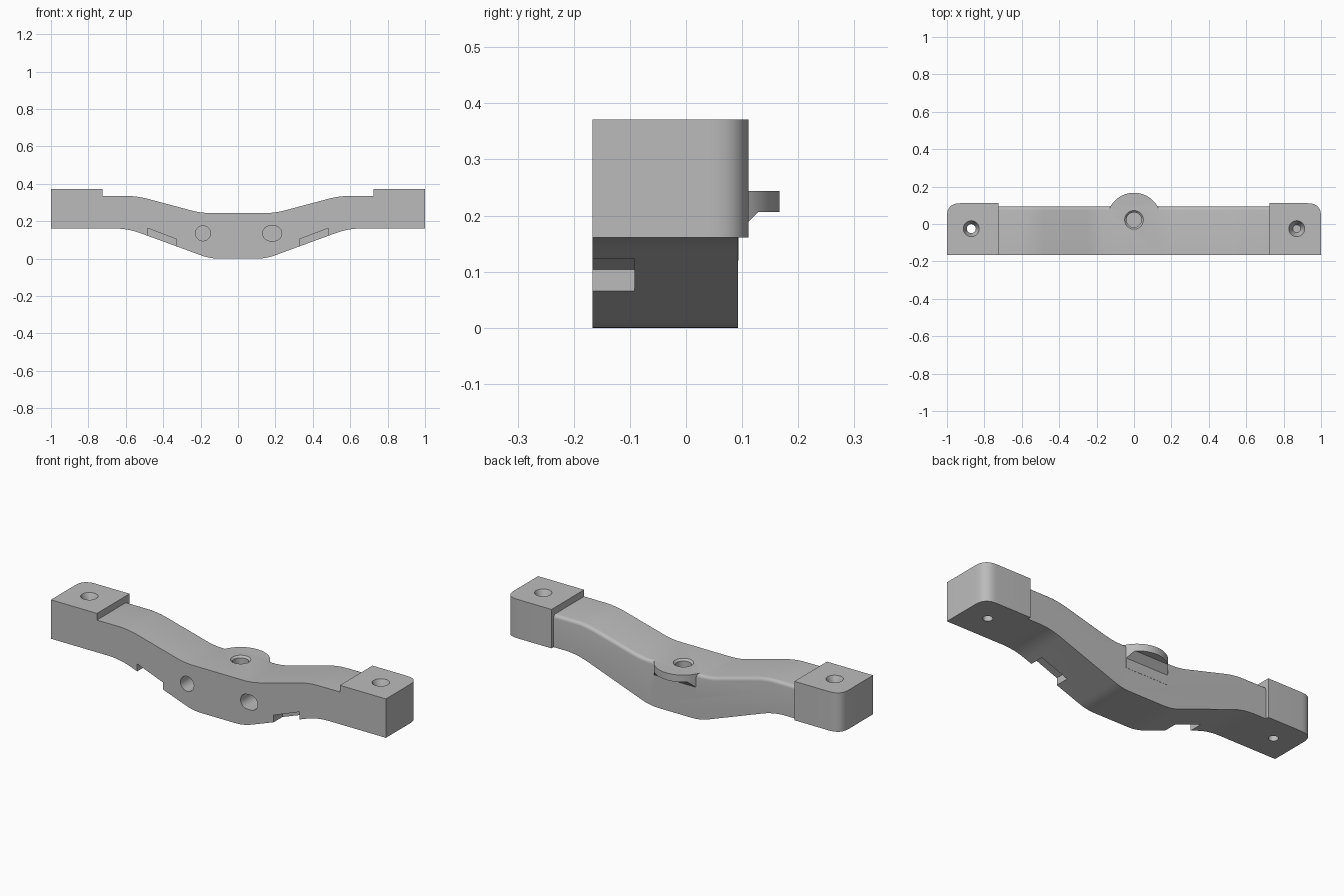
import bpy, bmesh, math
from mathutils import Vector

if "Cube" in bpy.data.objects:
    bpy.data.objects.remove(bpy.data.objects["Cube"], do_unlink=True)

grey = bpy.data.materials.new("plain grey")
grey.use_nodes = True
grey.diffuse_color = (0.5, 0.5, 0.5, 1)
grey.node_tree.nodes["Principled BSDF"].inputs["Base Color"].default_value = (0.5, 0.5, 0.5, 1)

FRONT, BACK = -0.167, 0.093


def rounded(points, cuts, steps=6):
    """Round each polygon corner by its tangent length (0 keeps it sharp)."""
    out = []
    for i, (p, cut) in enumerate(zip(points, cuts)):
        p = Vector(p)
        if not cut:
            out.append(p)
            continue
        a = p + (Vector(points[i - 1]) - p).normalized() * cut
        b = p + (Vector(points[(i + 1) % len(points)]) - p).normalized() * cut
        for k in range(steps + 1):
            t = k / steps
            out.append(a * (1 - t) ** 2 + p * 2 * t * (1 - t) + b * t * t)
    return out


def prism(name, outline, axis, low, high, fillet=None):
    """Extrude an outline: axis 'y' reads it as x,z and axis 'z' as x,y."""
    bm = bmesh.new()
    place = (lambda p, d: (p[0], d, p[1])) if axis == "y" else (lambda p, d: (p[0], p[1], d))
    face = bm.faces.new([bm.verts.new(place(p, low)) for p in outline])
    new = bmesh.ops.extrude_face_region(bm, geom=[face])["geom"]
    shift = Vector(place((0, 0), high - low))
    bmesh.ops.translate(bm, vec=shift, verts=[v for v in new if isinstance(v, bmesh.types.BMVert)])
    bmesh.ops.recalc_face_normals(bm, faces=bm.faces)
    if fillet:
        edges = [e for e in bm.edges if fillet(e)]
        bmesh.ops.bevel(bm, geom=edges, offset=0.018, segments=5, profile=0.5, affect="EDGES")
    return finish(name, bm)


def finish(name, bm):
    mesh = bpy.data.meshes.new(name)
    bm.to_mesh(mesh)
    bm.free()
    mesh.materials.append(grey)
    obj = bpy.data.objects.new(name, mesh)
    bpy.context.collection.objects.link(obj)
    return obj


def circle(x, y, r, n=48):
    return [(x + r * math.cos(math.tau * i / n), y + r * math.sin(math.tau * i / n)) for i in range(n)]


def cone(name, x, y, low, high, r_low, r_high):
    bm = bmesh.new()
    bmesh.ops.create_cone(bm, cap_ends=True, segments=40, radius1=r_low, radius2=r_high, depth=high - low)
    bmesh.ops.translate(bm, vec=(x, y, (low + high) / 2), verts=bm.verts)
    return finish(name, bm)


def boolean(target, tool, operation):
    mod = target.modifiers.new(tool.name, "BOOLEAN")
    mod.operation, mod.object, mod.solver = operation, tool, "EXACT"
    bpy.context.view_layer.objects.active = target
    bpy.ops.object.modifier_apply(modifier=mod.name)
    bpy.data.objects.remove(tool, do_unlink=True)


# Bent beam with a soft upper rear edge
half = [(0.95, 0.335), (0.54, 0.335), (0.2, 0.244)]
under = [(0.15, 0.0), (0.59, 0.161), (0.95, 0.161)]
top = half + [(-x, z) for x, z in reversed(half)]
bottom = [(-x, z) for x, z in reversed(under)] + under
soft = [0, 0.06, 0.05, 0.05, 0.06, 0, 0, 0.07, 0.05, 0.05, 0.07, 0]


def upper_rear(edge):
    a, b = (v.co for v in edge.verts)
    rear = min(a.y, b.y) > BACK - 0.001
    return rear and min(a.z, b.z) > 0.23 and abs(a.x - b.x) > 0.001


beam = prism("curved_beam", rounded(top + bottom, soft), "y", FRONT, BACK, upper_rear)

# End blocks with a rounded outer rear corner
for s in (-1, 1):
    plan = [(0.725 * s, FRONT), (s, FRONT), (s, 0.111), (0.725 * s, 0.111)]
    block = prism("end_block", rounded(plan, [0, 0, 0.07, 0], 8), "z", 0.161, 0.371)
    boolean(beam, block, "UNION")

# Rear round lug with a sloped underside
lug = prism("rear_lug", circle(0, 0.022, 0.145, 64), "z", 0.12, 0.244)
bm = bmesh.new()
section = [(0.094, 0.1), (0.3, 0.1), (0.3, 0.206), (0.128, 0.206), (0.094, 0.172)]
face = bm.faces.new([bm.verts.new((-0.3, y, z)) for y, z in section])
new = bmesh.ops.extrude_face_region(bm, geom=[face])["geom"]
bmesh.ops.translate(bm, vec=(0.6, 0, 0), verts=[v for v in new if isinstance(v, bmesh.types.BMVert)])
bmesh.ops.recalc_face_normals(bm, faces=bm.faces)
boolean(lug, finish("lug_cutter", bm), "DIFFERENCE")
boolean(beam, lug, "UNION")

# Underside notches and screw holes at both ends
for s in (-1, 1):
    notch = [(0.33 * s, 0.0), (0.485 * s, 0.0), (0.485 * s, 0.163), (0.33 * s, 0.104)]
    boolean(beam, prism("notch_cutter", notch, "y", -0.3, -0.092), "DIFFERENCE")
    boolean(beam, cone("screw_cutter", 0.87 * s, -0.025, 0.1, 0.45, 0.024, 0.024), "DIFFERENCE")
    boolean(beam, cone("sink_cutter", 0.87 * s, -0.025, 0.321, 0.381, 0.021, 0.047), "DIFFERENCE")

# Blind centre hole with a chamfered rim
boolean(beam, cone("centre_cutter", 0, 0.022, 0.13, 0.3, 0.04, 0.04), "DIFFERENCE")
boolean(beam, cone("rim_cutter", 0, 0.022, 0.23, 0.25, 0.036, 0.056), "DIFFERENCE")

# Front sockets: one round, one slotted
boolean(beam, prism("socket_cutter", circle(-0.187, 0.135, 0.04), "y", -0.3, -0.06), "DIFFERENCE")
slot = [(x + math.copysign(0.011, x - 0.183), z) for x, z in circle(0.183, 0.135, 0.04)]
boolean(beam, prism("slot_cutter", slot, "y", -0.3, -0.06), "DIFFERENCE")

bpy.ops.object.select_all(action="DESELECT")
beam.select_set(True)
bpy.context.view_layer.objects.active = beam
bpy.ops.object.shade_smooth_by_angle(angle=math.radians(30))
